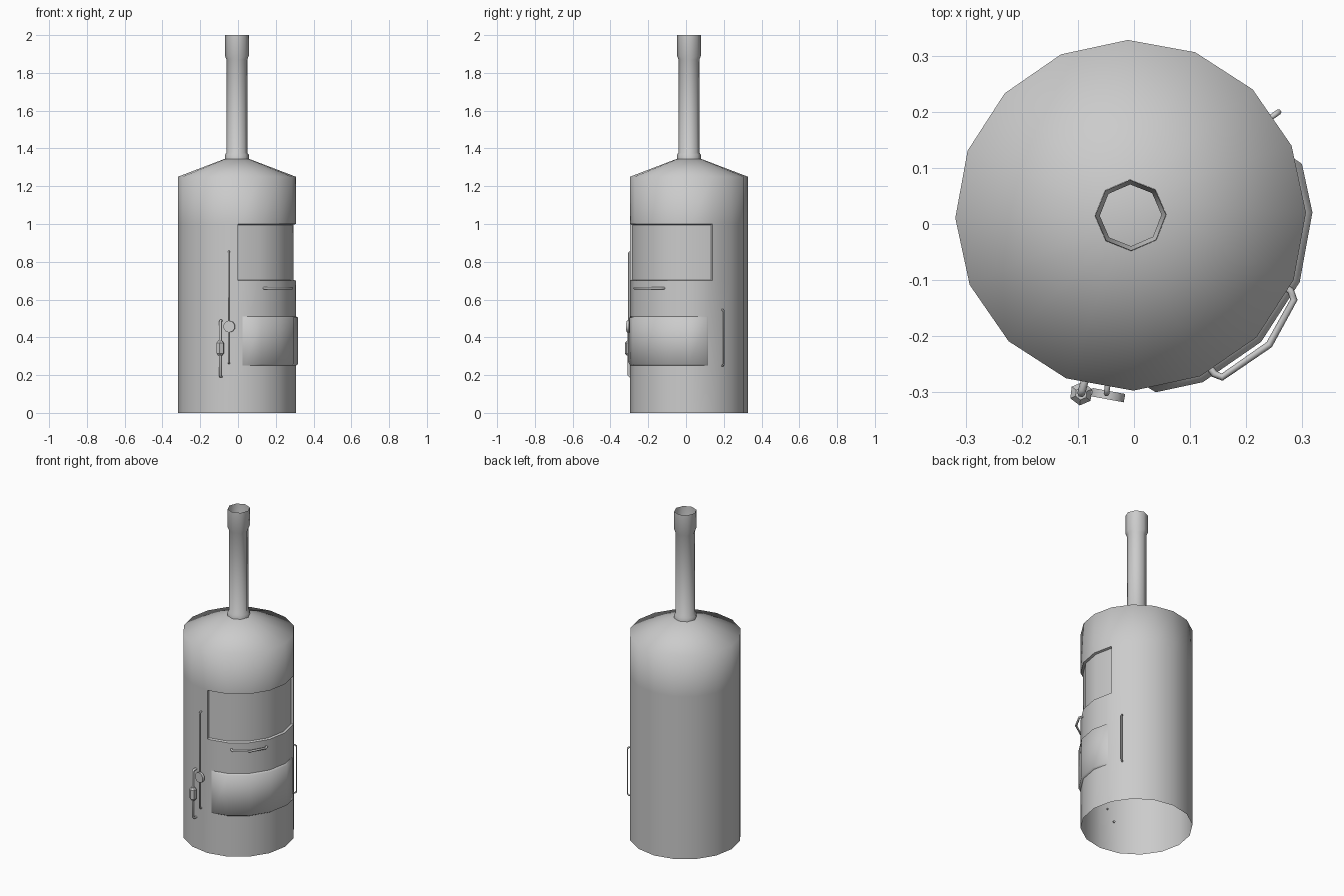
import bpy, bmesh, math
from mathutils import Vector

if "Cube" in bpy.data.objects:
    bpy.data.objects.remove(bpy.data.objects["Cube"])

CX, CY, OFF, R = -0.006, 0.0155, 0.9, 0.3125   # body axis, facet offset, body radius
STEP = 22.5

def P(a, r, z):
    t = math.radians(a)
    return Vector((CX + r * math.cos(t), CY + r * math.sin(t), z))

def facet(a, r):
    """Radius of the 16-sided body outline at angle a."""
    d = (a - OFF) % STEP - STEP / 2
    return r * math.cos(math.radians(STEP / 2)) / math.cos(math.radians(d))

def make(name, verts, faces, angle=30):
    me = bpy.data.meshes.new(name)
    me.from_pydata([tuple(v) for v in verts], [], faces)
    bm = bmesh.new()
    bm.from_mesh(me)
    bmesh.ops.remove_doubles(bm, verts=bm.verts, dist=1e-5)
    bm.to_mesh(me)
    bm.free()
    ob = bpy.data.objects.new(name, me)
    bpy.context.collection.objects.link(ob)
    bpy.ops.object.select_all(action='DESELECT')
    ob.select_set(True)
    bpy.context.view_layer.objects.active = ob
    bpy.ops.object.shade_smooth_by_angle(angle=math.radians(angle))
    return ob

def lathe(name, profile, n, skip=(), cap_top=False, angle=30):
    verts = [P(OFF + 360 * i / n, r, z) for r, z in profile for i in range(n)]
    faces = [(k*n + i, k*n + (i+1) % n, (k+1)*n + (i+1) % n, (k+1)*n + i)
             for k in range(len(profile) - 1) for i in range(n) if (k, i) not in skip]
    if cap_top:
        faces.append(tuple(range((len(profile) - 1) * n, len(profile) * n)))
    return make(name, verts, faces, angle)

def panel(name, a0, a1, z0, z1, r_base, r_face, da, dz, angle=30):
    """Curved panel raised from, or sunk into, the faceted wall."""
    mids = [OFF + STEP * k for k in range(-8, 8) if a0 + 1 < OFF + STEP * k < a1 - 1]
    base, face = [a0] + mids + [a1], [a0 + da] + mids + [a1 - da]
    n = len(base)
    rows = [(base, r_base, z0), (face, r_face, z0 + dz),
            (face, r_face, z1 - dz), (base, r_base, z1)]
    verts = [P(a, facet(a, r), z) for angs, r, z in rows for a in angs]
    faces = [(k*n + i, k*n + i + 1, (k+1)*n + i + 1, (k+1)*n + i)
             for k in range(3) for i in range(n - 1)]
    faces += [(0, n, 2*n, 3*n), (2*n - 1, n - 1, 4*n - 1, 3*n - 1)]
    return make(name, verts, faces, angle)

def tube(name, pts, r):
    cu = bpy.data.curves.new(name, 'CURVE')
    cu.dimensions = '3D'
    cu.bevel_depth, cu.bevel_resolution, cu.use_fill_caps = r, 1, True
    sp = cu.splines.new('POLY')
    sp.points.add(len(pts) - 1)
    for p, co in zip(sp.points, pts):
        p.co = (*co, 1)
    sp.use_smooth = True
    ob = bpy.data.objects.new(name, cu)
    bpy.context.collection.objects.link(ob)
    return ob

def bar_handle(name, a, z0, z1, r_out, r):
    """Vertical bar with bent ends entering the wall."""
    wall, c = facet(a, R) - 0.008, 0.008
    tube(name, [P(a, wall, z0), P(a, r_out - c, z0), P(a, r_out, z0 + c),
                P(a, r_out, z1 - c), P(a, r_out - c, z1), P(a, wall, z1)], r)

# Open-bottomed shell and roof, smooth all over, with the window opening left out
window = {(1, i % 16) for i in range(-4, 1)}
lathe("body_shell", [(R, 0), (R, 0.7), (R, 1.0), (R, 1.25), (0.064, 1.345)], 16,
      window, cap_top=True, angle=180)

# Recessed window and softly raised door
panel("recessed_window", OFF - 90, OFF + STEP, 0.7, 1.0, R, 0.299, 0.3, 0.004)
panel("raised_door", -84.5, 19.3, 0.25, 0.512, R - 0.001, 0.324, 2.6, 0.008, angle=180)

# Chimney with foot collar and wider mouth
lathe("chimney", [(0.064, 1.338), (0.063, 1.367), (0.055, 1.378), (0.055, 1.87),
                  (0.063, 1.89), (0.063, 2.0)], 8, angle=50)

# Horizontal door handle
tube("door_handle", [(0.268, -0.112, 0.66), (0.279, -0.119, 0.66), (0.285, -0.135, 0.66),
                     (0.241, -0.215, 0.66), (0.157, -0.273, 0.66),
                     (0.143, -0.267, 0.66), (0.135, -0.256, 0.66)], 0.0065)

# Side handle and long front rod
bar_handle("side_handle", 34.9, 0.25, 0.545, 0.322, 0.005)
bar_handle("front_rod", 262.3, 0.262, 0.855, 0.321, 0.005)

# Round knob on the front rod
normal = (P(259.65, 1, 0) - P(259.65, 0, 0)).normalized()
bpy.ops.mesh.primitive_cylinder_add(vertices=10, radius=0.031, depth=0.015,
    location=P(262.9, 0.323, 0.457), rotation=normal.to_track_quat('Z', 'Y').to_euler())
bpy.context.object.name = "rod_knob"
bpy.ops.object.shade_smooth_by_angle(angle=math.radians(40))

# Valve handle with a faceted grip
bar_handle("valve_handle", 254.5, 0.192, 0.488, 0.330, 0.007)
g = P(254.5, 0.330, 0)
prof = [(0.011, 0.303), (0.021, 0.315), (0.021, 0.37), (0.011, 0.382)]
gv = [(g.x + r * math.cos(math.tau * i / 6 + 0.4), g.y + r * math.sin(math.tau * i / 6 + 0.4), z)
      for r, z in prof for i in range(6)]
gf = [(k*6 + i, k*6 + (i+1) % 6, k*6 + 6 + (i+1) % 6, k*6 + 6 + i)
      for k in range(3) for i in range(6)]
make("valve_grip", gv, gf + [(5, 4, 3, 2, 1, 0), tuple(range(18, 24))])
